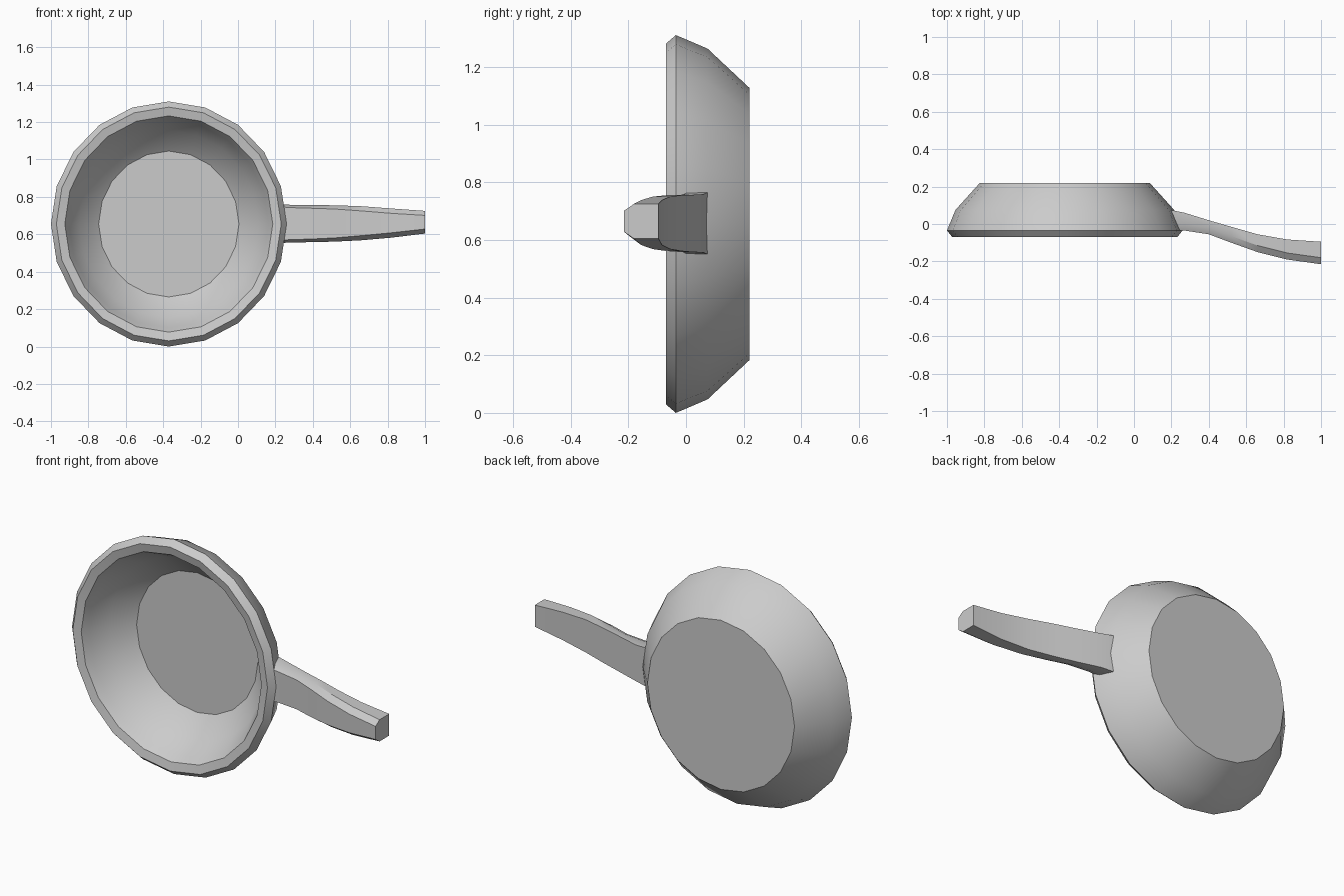
import bpy, bmesh
from math import sin, cos, pi, radians

if "Cube" in bpy.data.objects:
    bpy.data.objects.remove(bpy.data.objects["Cube"])


def loft(name, rings, angle):
    """Bridge equal-length rings of points and cap both ends."""
    bm = bmesh.new()
    loops = [[bm.verts.new(p) for p in ring] for ring in rings]
    n = len(loops[0])
    for a, b in zip(loops, loops[1:]):
        for i in range(n):
            j = (i + 1) % n
            bm.faces.new((a[i], a[j], b[j], b[i]))
    bm.faces.new(loops[0])
    bm.faces.new(loops[-1])
    bmesh.ops.recalc_face_normals(bm, faces=bm.faces)
    mesh = bpy.data.meshes.new(name)
    bm.to_mesh(mesh)
    bm.free()
    ob = bpy.data.objects.new(name, mesh)
    bpy.context.collection.objects.link(ob)
    bpy.ops.object.select_all(action='DESELECT')
    ob.select_set(True)
    bpy.context.view_layer.objects.active = ob
    bpy.ops.object.shade_smooth_by_angle(angle=radians(angle))
    return ob


# Pan bowl: (radius, y) profile from inner floor, over the rim, to the base
SIDES = 20
CX, CZ, SQUASH = -0.37, 0.655, 0.962
profile = [(0.39, 0.17), (0.50, 0.08), (0.555, -0.02), (0.578, -0.06),
           (0.625, -0.07), (0.655, -0.035), (0.608, 0.075), (0.472, 0.22)]
loft("pan_bowl", [[(CX + SQUASH * r * cos(2 * pi * i / SIDES), y,
                    CZ + r * sin(2 * pi * i / SIDES)) for i in range(SIDES)]
                  for r, y in profile], 35)

# Handle: stations (x, front y, back y, low z, high z, chamfer height)
stations = [(0.195, -0.035, 0.075, 0.55, 0.765, 0.015),
            (0.27, -0.035, 0.06, 0.556, 0.758, 0.015),
            (0.40, -0.055, 0.02, 0.558, 0.756, 0.017),
            (0.52, -0.10, -0.015, 0.561, 0.755, 0.02),
            (0.66, -0.15, -0.055, 0.568, 0.75, 0.025),
            (0.82, -0.19, -0.083, 0.582, 0.738, 0.026),
            (1.00, -0.215, -0.095, 0.604, 0.725, 0.024)]
loft("handle", [[(x, b, lo), (x, b, hi), (x, f + 0.035, hi), (x, f, hi - c),
                 (x, f, lo + c), (x, f + 0.035, lo)]
                for x, f, b, lo, hi, c in stations], 30)
